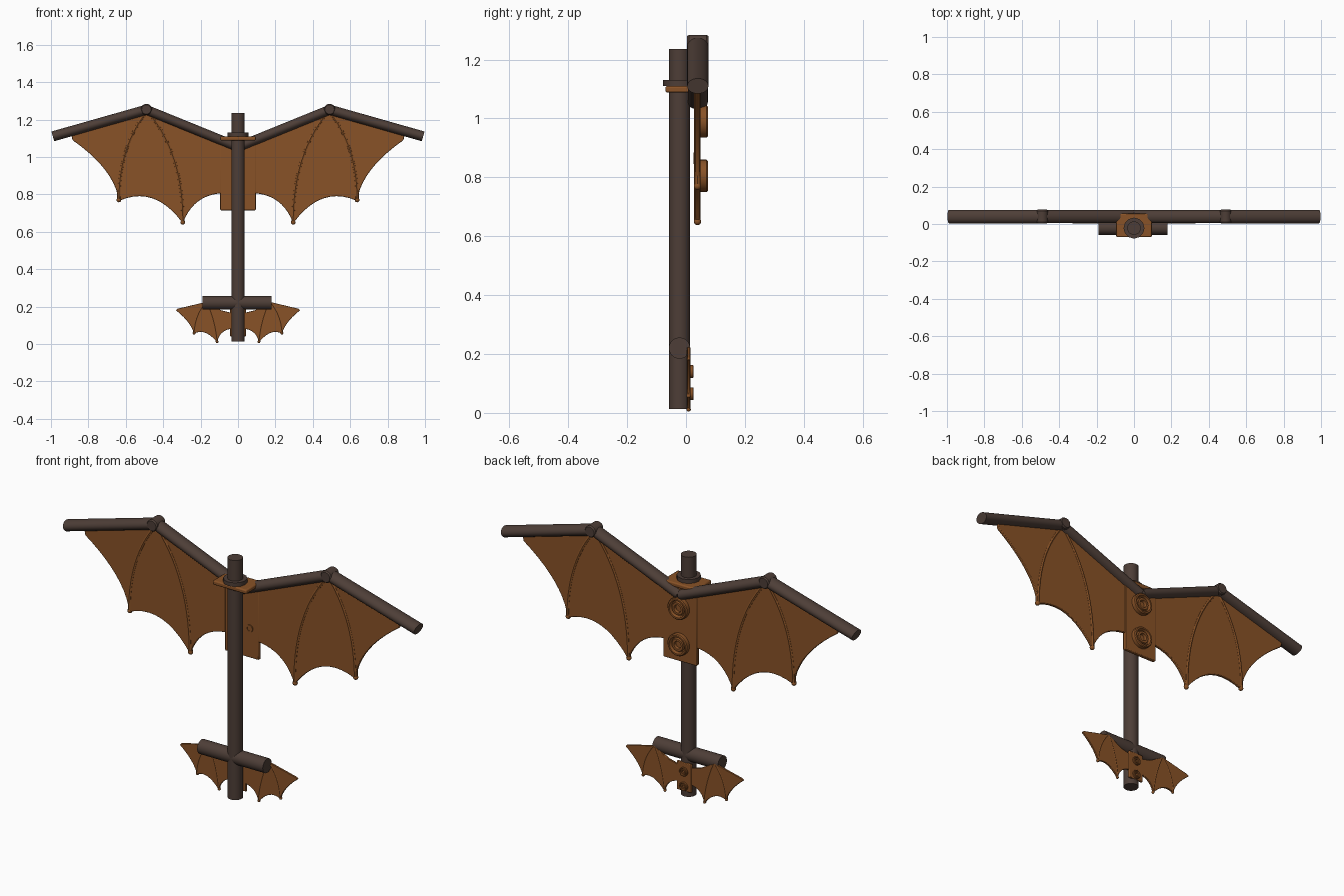
import bpy, bmesh, math
from mathutils import Vector, Matrix

if "Cube" in bpy.data.objects:
    bpy.data.objects.remove(bpy.data.objects["Cube"])


def material(name, color):
    m = bpy.data.materials.new(name)
    m.diffuse_color = color
    m.use_nodes = True
    m.node_tree.nodes["Principled BSDF"].inputs["Base Color"].default_value = m.diffuse_color
    return m


WOOD = material("dark_wood", (0.075, 0.048, 0.038, 1))
LEATHER = material("tan_leather", (0.25, 0.085, 0.02, 1))


def finish(bm, name, mat, bevel=0):
    bmesh.ops.recalc_face_normals(bm, faces=bm.faces)
    me = bpy.data.meshes.new(name)
    bm.to_mesh(me)
    bm.free()
    me.materials.append(mat)
    ob = bpy.data.objects.new(name, me)
    bpy.context.collection.objects.link(ob)
    if bevel:
        b = ob.modifiers.new("bevel", 'BEVEL')
        b.width, b.segments = bevel, 2
    bpy.ops.object.select_all(action='DESELECT')
    ob.select_set(True)
    bpy.context.view_layer.objects.active = ob
    bpy.ops.object.shade_smooth_by_angle(angle=math.radians(35))
    return ob


def rod(name, a, b, ry, rn, sides=32):
    """Rod in an xz plane: ry is the radius along y, rn the other radius."""
    a, b = Vector(a), Vector(b)
    z = (b - a).normalized()
    x = Vector((0, 1, 0))
    y = z.cross(x)
    rot = Matrix((x, y, z)).transposed().to_4x4()
    mat = Matrix.Translation((a + b) / 2) @ rot @ Matrix.Diagonal((ry, rn, 1, 1))
    bm = bmesh.new()
    bmesh.ops.create_cone(bm, cap_ends=True, segments=sides, radius1=1, radius2=1,
                          depth=(b - a).length, matrix=mat)
    return finish(bm, name, WOOD)


def box(name, lo, hi, bevel):
    lo, hi = Vector(lo), Vector(hi)
    bm = bmesh.new()
    bmesh.ops.create_cube(bm, size=1, matrix=Matrix.Translation((lo + hi) / 2)
                          @ Matrix.Diagonal((*(hi - lo), 1)))
    return finish(bm, name, LEATHER, bevel)


def lathe_y(name, centre, profile, mat, steps=28):
    """Spin (radius, y) points about a y axis through centre."""
    bm = bmesh.new()
    vs = [bm.verts.new((r, y, 0)) for r, y in profile]
    es = [bm.edges.new(p) for p in zip(vs, vs[1:])]
    bmesh.ops.spin(bm, geom=vs + es, cent=(0, 0, 0), axis=(0, 1, 0),
                   angle=math.tau, steps=steps)
    bmesh.ops.remove_doubles(bm, verts=bm.verts, dist=1e-5)
    bmesh.ops.translate(bm, verts=bm.verts, vec=centre)
    return finish(bm, name, mat)


def arc(a, mid, b, n=10):
    """Points after a, through mid, up to b."""
    a, mid, b = Vector(a), Vector(mid), Vector(b)
    c = 2 * mid - (a + b) / 2
    return [a * (1 - t) ** 2 + c * 2 * t * (1 - t) + b * t * t
            for t in (i / n for i in range(1, n + 1))]


def membrane(name, side, straight, arcs, y0, y1, bevel):
    pts = [Vector(p) for p in straight]
    for mid, end in arcs:
        pts += arc(pts[-1], mid, end)
    bm = bmesh.new()
    f = bm.faces.new([bm.verts.new((side * p.x, y0, p.y)) for p in pts])
    ext = bmesh.ops.extrude_face_region(bm, geom=[f])
    bmesh.ops.translate(bm, vec=(0, y1 - y0, 0),
                        verts=[v for v in ext["geom"] if isinstance(v, bmesh.types.BMVert)])
    return finish(bm, name, LEATHER, bevel)


def rib(name, side, a, mid, b, y, radius):
    """Thin raised finger running over the membrane, ending in a claw knob."""
    bm = bmesh.new()
    pts = [Vector(a)] + arc(a, mid, b, 14)
    prev = None
    for i, p in enumerate(pts):
        t = (pts[min(i + 1, 14)] - pts[max(i - 1, 0)]).normalized()
        ring = []
        for k in range(8):
            ang = math.tau * k / 8
            q = p + Vector((-t.y, t.x)) * radius * math.cos(ang)
            ring.append(bm.verts.new((side * q.x, y + radius * 1.1 * math.sin(ang), q.y)))
        if prev:
            for k in range(8):
                bm.faces.new((prev[k], prev[k - 1], ring[k - 1], ring[k]))
        else:
            bm.faces.new(ring)
        prev = ring
    bm.faces.new(prev)
    bmesh.ops.create_uvsphere(bm, u_segments=12, v_segments=8, radius=radius * 1.25,
                              matrix=Matrix.Translation((side * pts[-1].x, y, pts[-1].y)))
    return finish(bm, name, LEATHER)


# Post, crossbar and the collar at the top
PY = -0.022
rod("post", (0, PY, 0.013), (0, PY, 1.235), 0.036, 0.036)
rod("crossbar", (-0.19, PY, 0.22), (0.18, PY, 0.22), 0.036, 0.036)
box("collar_plate", (-0.095, -0.07, 1.088), (0.095, 0.055, 1.11), 0.006)
rod("collar_nut", (0, PY, 1.11), (0, PY, 1.13), 0.056, 0.056, 12)

# Back plates
box("wing_plate", (-0.095, 0.03, 0.715), (0.095, 0.05, 1.09), 0.004)
box("tail_plate", (-0.042, 0.004, 0.04), (0.042, 0.016, 0.185), 0.003)

# Round bolts on the plates
bolt = [(0, 0), (1, 0), (1, 0.42), (0.92, 0.5), (0.78, 0.5), (0.7, 0.2), (0.62, 0.2),
        (0.56, 0.42), (0.36, 0.42), (0.32, 0.15), (0, 0.15)]
for name, z, y, r in (("wing_bolt_upper", 0.99, 0.047, 0.055), ("wing_bolt_lower", 0.805, 0.047, 0.055),
                      ("tail_bolt_upper", 0.14, 0.014, 0.022), ("tail_bolt_lower", 0.065, 0.014, 0.022)):
    lathe_y(name, (0, y, z), [(a * r, b * r) for a, b in bolt], LEATHER)

for side, tag in ((-1, "left"), (1, "right")):
    # Arms and elbow
    elbow = (side * 0.49, 0.04, 1.252)
    rod("inner_arm_" + tag, (side * 0.005, 0.04, 1.055), elbow, 0.034, 0.026)
    rod("outer_arm_" + tag, elbow, (side * 0.99, 0.04, 1.11), 0.036, 0.027)
    lathe_y("elbow_" + tag, (elbow[0], 0.04, 1.254),
            [(0, -0.037), (0.025, -0.037), (0.03, -0.03), (0.03, 0.03), (0.025, 0.037), (0, 0.037)], WOOD)
    # Main wing skin with scalloped edge, and its fingers
    membrane("wing_skin_" + tag, side,
             [(0.06, 0.81), (0.06, 1.07), (0.49, 1.25), (0.87, 1.14), (0.89, 1.115), (0.885, 1.09)],
             [((0.71, 0.93), (0.637, 0.765)), ((0.455, 0.778), (0.295, 0.645)),
              ((0.21, 0.765), (0.07, 0.807))], 0.032, 0.046, 0.003)
    rib("inner_finger_" + tag, side, (0.48, 1.24), (0.34, 0.98), (0.295, 0.65), 0.039, 0.01)
    rib("outer_finger_" + tag, side, (0.49, 1.24), (0.60, 1.03), (0.637, 0.77), 0.039, 0.01)
    # Small studs on the front of the wing plate
    lathe_y("front_stud_" + tag, (side * 0.045, 0.025, 0.865),
            [(0, 0.003), (0.012, 0.003), (0.012, 0), (0.019, 0), (0.019, 0.01), (0, 0.01)], LEATHER, 16)
    # Tail wing skin and fingers
    membrane("tail_skin_" + tag, side,
             [(0.03, 0.085), (0.03, 0.165), (0.09, 0.18), (0.17, 0.225), (0.325, 0.188), (0.332, 0.18)],
             [((0.268, 0.118), (0.235, 0.055)), ((0.175, 0.06), (0.112, 0.009)),
              ((0.085, 0.06), (0.032, 0.082))], 0.004, 0.014, 0.002)
    rib("tail_inner_finger_" + tag, side, (0.165, 0.22), (0.13, 0.12), (0.112, 0.012), 0.009, 0.006)
    rib("tail_outer_finger_" + tag, side, (0.175, 0.22), (0.218, 0.145), (0.235, 0.058), 0.009, 0.006)
